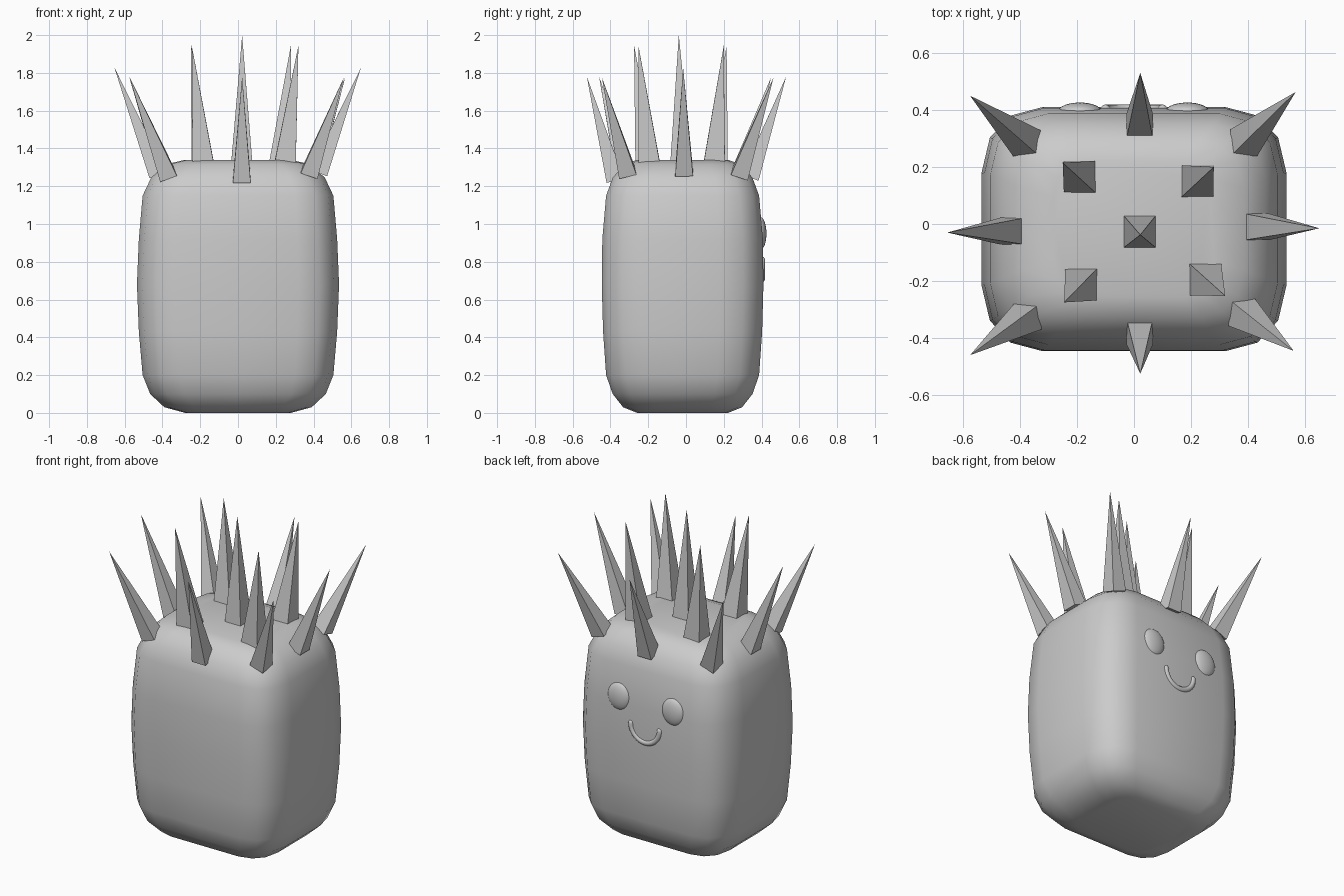
import bpy, bmesh, math
from mathutils import Vector

if "Cube" in bpy.data.objects:
    bpy.data.objects.remove(bpy.data.objects["Cube"])


def make_object(name, bm, smooth):
    bmesh.ops.recalc_face_normals(bm, faces=bm.faces)
    for f in bm.faces:
        f.smooth = smooth
    mesh = bpy.data.meshes.new(name)
    bm.to_mesh(mesh)
    bm.free()
    obj = bpy.data.objects.new(name, mesh)
    bpy.context.collection.objects.link(obj)
    return obj


# Body: rounded rectangular section lofted through a pillow-shaped profile
quad = [(1, 0), (1, .46), (.945, .75), (.81, .93), (.6, 1), (0, 1)]
section = quad + [(-x, y) for x, y in quad[-2::-1]]
section += [(x, -y) for x, y in section[-2:0:-1]]
profile = [(0, .28, .24), (.03, .39, .315), (.1, .465, .37), (.2, .505, .405),
           (.43, .525, .421), (.68, .535, .428), (.92, .525, .421 + .004),
           (1.15, .505, .405), (1.245, .46, .37), (1.315, .385, .31), (1.34, .28, .24)]
bm = bmesh.new()
rings = [[bm.verts.new((x * hx, y * hy - .018, z)) for x, y in section]
         for z, hx, hy in profile]
n = len(section)
for a, b in zip(rings, rings[1:]):
    for i in range(n):
        j = (i + 1) % n
        bm.faces.new((a[i], a[j], b[j], b[i]))
bm.faces.new(rings[0])
bm.faces.new(rings[-1])
make_object("body", bm, True)


# Spikes: four-sided pyramids leaning from a base centre to a tip
def spike(name, base, tip, r):
    base, tip = Vector(base), Vector(tip)
    q = Vector((0, 0, 1)).rotation_difference(tip - base)
    bm = bmesh.new()
    square = [bm.verts.new(base + q @ Vector((x * r, y * r, 0)))
              for x, y in ((-1, -1), (1, -1), (1, 1), (-1, 1))]
    top = bm.verts.new(tip)
    bm.faces.new(square)
    for i in range(4):
        bm.faces.new((square[i], square[(i + 1) % 4], top))
    make_object(name, bm, False)


inner = [((.02, -.027, 1.325), (.022, -.038, 2.0)),
         ((-.19, .165, 1.325), (-.25, .215, 1.945)),
         ((.222, .15, 1.325), (.28, .2, 1.945)),
         ((-.185, -.212, 1.325), (-.245, -.275, 1.945)),
         ((.25, -.195, 1.325), (.32, -.252, 1.945))]
outer = [((-.425, -.025, 1.26), (-.655, -.03, 1.83)),
         ((.428, -.01, 1.27), (.65, -.015, 1.825)),
         ((.02, -.375, 1.23), (.022, -.525, 1.78)),
         ((.02, .34, 1.245), (.022, .53, 1.78)),
         ((-.37, -.322, 1.25), (-.575, -.46, 1.78)),
         ((.378, -.31, 1.265), (.56, -.445, 1.775)),
         ((-.375, .282, 1.255), (-.575, .45, 1.775)),
         ((.385, .285, 1.26), (.567, .463, 1.775))]
for i, (b, t) in enumerate(inner):
    spike(f"inner_spike_{i + 1}", b, t, .056)
for i, (b, t) in enumerate(outer):
    spike(f"outer_spike_{i + 1}", b, t, .047)

# Eyes: flattened spheres on the back face
for side, x in (("left", -.19), ("right", .187)):
    bm = bmesh.new()
    bmesh.ops.create_uvsphere(bm, u_segments=32, v_segments=16, radius=1)
    for v in bm.verts:
        v.co = (x + v.co.x * .076, .395 + v.co.y * .031, .95 + v.co.z * .085)
    make_object(f"{side}_eye", bm, True)

# Mouth: half-circle tube with rounded ends
bm = bmesh.new()
R, r, sides = .1, .017, 12
path = [(math.pi + math.pi * k / 24, r, 0) for k in range(25)]
caps = [(r * math.cos(a), r * math.sin(a)) for a in (math.radians(80), math.radians(55), math.radians(28))]
path = [(math.pi, c, s) for c, s in caps] + path + [(2 * math.pi, c, s) for c, s in caps[::-1]]
rings = []
for a, rad, lift in path:
    ring = []
    for k in range(sides):
        t = 2 * math.pi * k / sides
        d = R + rad * math.cos(t)
        ring.append(bm.verts.new((d * math.cos(a), .402 + rad * math.sin(t),
                                  .81 + d * math.sin(a) + lift)))
    rings.append(ring)
for a, b in zip(rings, rings[1:]):
    for i in range(sides):
        j = (i + 1) % sides
        bm.faces.new((a[i], a[j], b[j], b[i]))
bm.faces.new(rings[0])
bm.faces.new(rings[-1])
make_object("mouth", bm, True)
